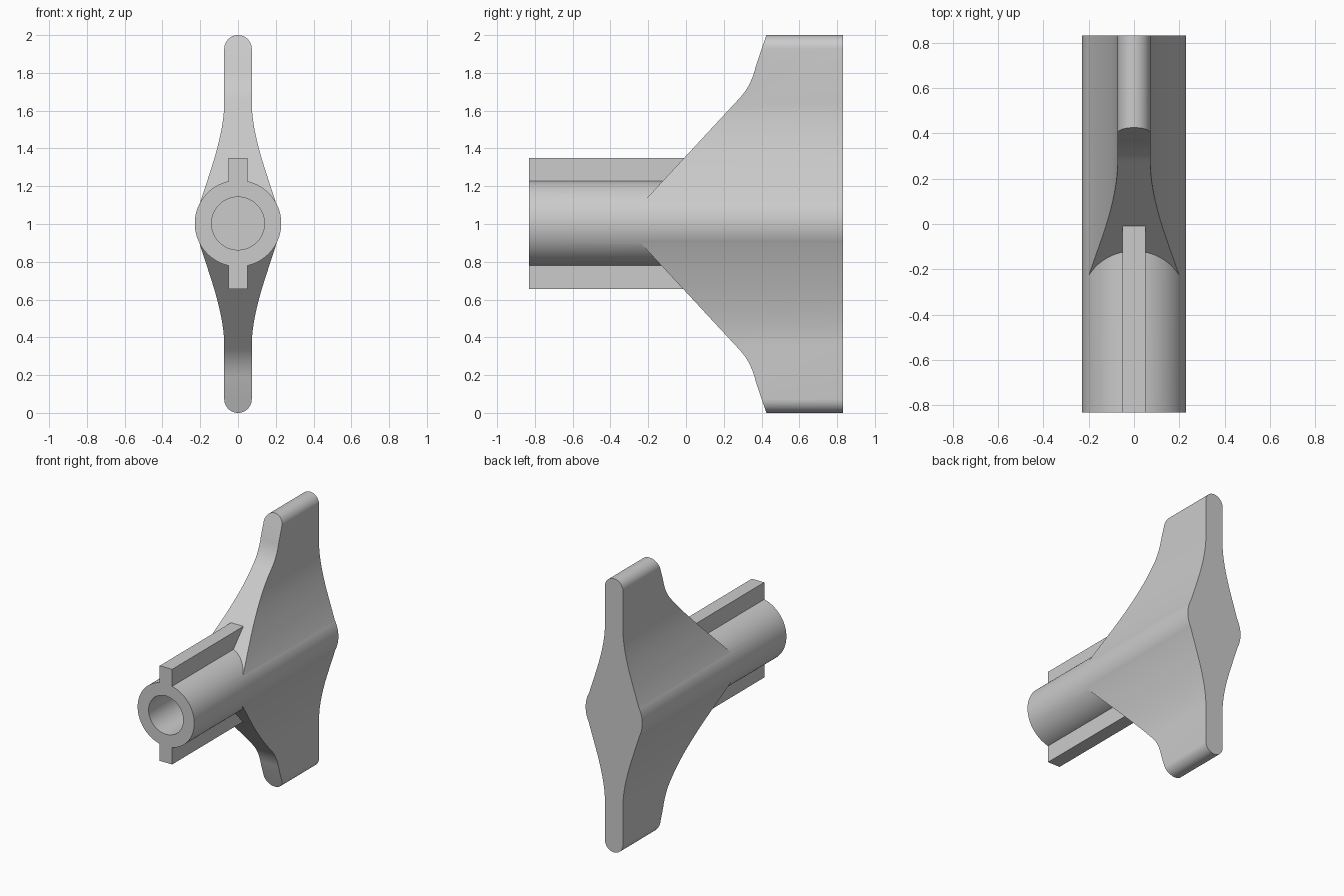
import bpy, bmesh, math
from mathutils import Vector, Matrix

if "Cube" in bpy.data.objects:
    bpy.data.objects.remove(bpy.data.objects["Cube"])


def bezier(p0, p1, p2, n=12):
    a, b, c = Vector(p0), Vector(p1), Vector(p2)
    return [tuple(a * (1 - t) ** 2 + b * 2 * t * (1 - t) + c * t * t)
            for t in (i / n for i in range(n + 1))]


def finish(name, bm):
    bmesh.ops.recalc_face_normals(bm, faces=bm.faces)
    mesh = bpy.data.meshes.new(name)
    bm.to_mesh(mesh)
    bm.free()
    obj = bpy.data.objects.new(name, mesh)
    bpy.context.collection.objects.link(obj)
    return obj


def prism(name, start, end):
    """Closed solid between two matching outlines."""
    bm = bmesh.new()
    a = [bm.verts.new(p) for p in start]
    b = [bm.verts.new(p) for p in end]
    bm.faces.new(a)
    bm.faces.new(b)
    for i in range(len(a)):
        j = (i + 1) % len(a)
        bm.faces.new((a[i], a[j], b[j], b[i]))
    return finish(name, bm)


def cylinder(name, r, y0, y1, z):
    ring = [(r * math.cos(i * math.tau / 96), r * math.sin(i * math.tau / 96) + z)
            for i in range(96)]
    return prism(name, [(x, y0, h) for x, h in ring], [(x, y1, h) for x, h in ring])


def boolean(target, tool, op):
    mod = target.modifiers.new(op, 'BOOLEAN')
    mod.operation = op
    mod.solver = 'EXACT'
    mod.object = tool
    bpy.context.view_layer.objects.active = target
    bpy.ops.object.modifier_apply(modifier=mod.name)
    bpy.data.objects.remove(tool)


FRONT, BACK, AXIS = -0.832, 0.832, 1.003

# Wing cross-section: hub flank, concave blend, thin blade, round tip
quarter = [(0.2145, 0.07)] + bezier((0.15, 0.268), (0.073, 0.5), (0.073, 0.64))
quarter += [(0.073 * math.cos(i * math.pi / 20), 0.927 + 0.073 * math.sin(i * math.pi / 20))
            for i in range(11)]
half = quarter + [(-x, z) for x, z in reversed(quarter[:-1])]
section = half + [(-x, -z) for x, z in half]
wing = prism("wing", [(x, -0.5, z + 1) for x, z in section],
             [(x, BACK, z + 1) for x, z in section])

# Side silhouette: sloped shoulders that steepen near the tips
edge = [(-0.26, 0.08)] + bezier((0.28, 0.662), (0.345, 0.73), (0.368, 0.83)) + [(0.432, 1.02)]
side = edge + [(1.0, 1.02), (1.0, -1.02)] + [(y, -z) for y, z in reversed(edge)]
outline = prism("wing_outline", [(-0.5, y, z + 1) for y, z in side],
                [(0.5, y, z + 1) for y, z in side])
boolean(wing, outline, 'INTERSECT')

# Round shaft with the wing and the two key ribs fused on
handle = cylinder("wing_handle", 0.229, FRONT, BACK, AXIS)
boolean(handle, wing, 'UNION')
bm = bmesh.new()
bmesh.ops.create_cube(bm, size=1, matrix=Matrix.Translation((0, FRONT / 2, AXIS))
                      @ Matrix.Diagonal((0.1, -FRONT, 0.695, 1)))
boolean(handle, finish("key_ribs", bm), 'UNION')

# Blind bore in the front end
boolean(handle, cylinder("bore", 0.14, FRONT - 0.1, 0.3, AXIS), 'DIFFERENCE')

handle.select_set(True)
bpy.context.view_layer.objects.active = handle
bpy.ops.object.shade_smooth_by_angle(angle=math.radians(25))
